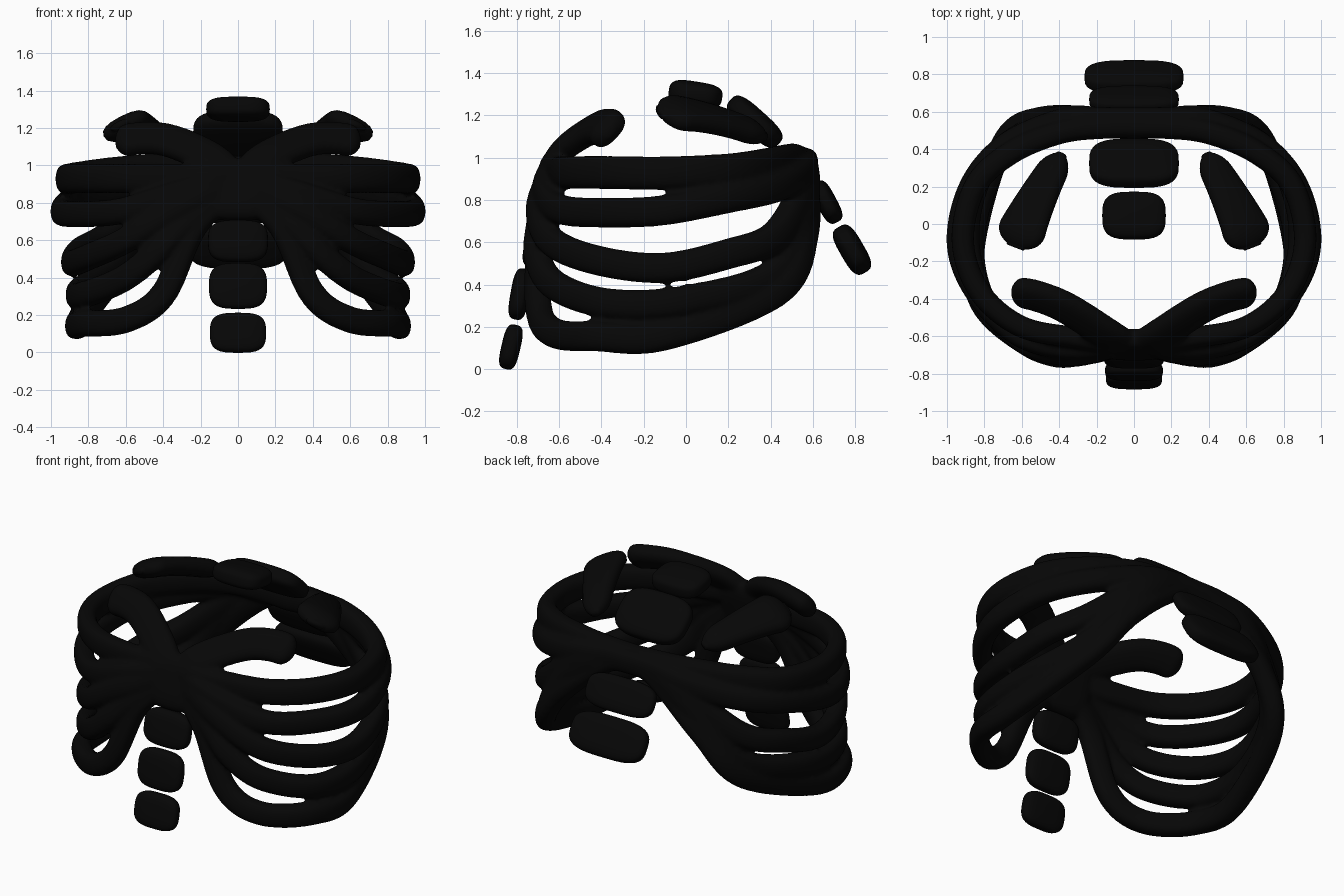
import bpy, bmesh, math
from mathutils import Vector, Matrix

if "Cube" in bpy.data.objects:
    bpy.data.objects.remove(bpy.data.objects["Cube"])

mat = bpy.data.materials.new("black_plastic")
mat.diffuse_color = (0.002, 0.002, 0.002, 1)
mat.use_nodes = True
mat.node_tree.nodes["Principled BSDF"].inputs["Base Color"].default_value = mat.diffuse_color


def make_object(name, bm):
    bmesh.ops.recalc_face_normals(bm, faces=bm.faces)
    for f in bm.faces:
        f.smooth = True
    me = bpy.data.meshes.new(name)
    bm.to_mesh(me)
    bm.free()
    me.materials.append(mat)
    ob = bpy.data.objects.new(name, me)
    bpy.context.collection.objects.link(ob)
    return ob


def spline(pts, n):
    # Catmull-Rom samples along the path points
    p = [Vector(q) for q in pts]
    p = [2 * p[0] - p[1]] + p + [2 * p[-1] - p[-2]]
    out = []
    for k in range(n + 1):
        f = k / n * (len(p) - 3)
        i = min(int(f), len(p) - 4)
        t = f - i
        a, b, c, d = p[i:i + 4]
        out.append(0.5 * (2 * b + (c - a) * t + (2 * a - 5 * b + 4 * c - d) * t * t
                          + (3 * b - a - 3 * c + d) * t ** 3))
    return out


def sweep(bm, pts, w0, w1, th0, th1, normal=None, side=1, cap=0.07, n=80, sides=16):
    # flat rounded strip along a path; normal=None faces it outward from the cage axis
    path = spline(pts, n)
    dist = [0]
    for a, b in zip(path, path[1:]):
        dist.append(dist[-1] + (b - a).length)
    rings = []
    for k, p in enumerate(path):
        tan = (path[min(k + 1, n)] - path[max(k - 1, 0)]).normalized()
        nrm = Vector(normal) if normal else Vector((p.x, p.y * 1.2, 0))
        nrm = (nrm - tan * nrm.dot(tan)).normalized()
        bi = tan.cross(nrm)
        d = min(1, min(dist[k], dist[-1] - dist[k]) / cap)
        s = max(0.35, math.sqrt(1 - (1 - d) ** 2))
        w = w0 + (w1 - w0) * k / n
        th = th0 + (th1 - th0) * k / n
        ring = []
        for j in range(sides):
            a = 2 * math.pi * j / sides
            ca, sa = math.cos(a), math.sin(a)
            u = math.copysign(abs(ca) ** 0.8, ca) * w * s
            v = math.copysign(abs(sa) ** 0.8, sa) * th * s
            q = p + bi * u + nrm * v
            ring.append(bm.verts.new((q.x * side, q.y, q.z)))
        rings.append(ring)
    for r, q in zip(rings, rings[1:]):
        for j in range(sides):
            bm.faces.new((r[j], r[(j + 1) % sides], q[(j + 1) % sides], q[j]))
    bm.faces.new(rings[0])
    bm.faces.new(rings[-1])


def rounded_block(bm, centre, size, tilt):
    # soft-edged block, tilted about x
    geo = bmesh.ops.create_uvsphere(bm, u_segments=40, v_segments=24, radius=1)["verts"]
    rot = Matrix.Rotation(math.radians(tilt), 3, 'X')
    for v in geo:
        c = [math.copysign(abs(k) ** 0.62, k) for k in v.co]
        v.co = rot @ Vector([c[i] * size[i] / 2 for i in range(3)]) + Vector(centre)


# Rib bends between sternum and spine
ribs = [
    [(.3, -.61, .93), (.6, -.55, .93), (.82, -.37, .93), (.915, -.1, .927),
     (.85, .2, .94), (.66, .38, .965), (.4, .49, .985)],
    [(.35, -.67, .84), (.63, -.59, .755), (.85, -.36, .74), (.942, -.1, .752),
     (.875, .2, .81), (.69, .42, .86), (.4, .55, .93)],
    [(.35, -.7, .76), (.6, -.63, .6), (.8, -.4, .51), (.885, -.1, .48),
     (.84, .2, .545), (.69, .42, .63), (.4, .56, .86)],
    [(.3, -.7, .68), (.45, -.7, .52), (.62, -.61, .39), (.82, -.36, .31),
     (.85, 0, .325), (.68, .43, .46), (.43, .56, .8)],
    [(.24, -.69, .66), (.4, -.7, .31), (.6, -.63, .175), (.82, -.42, .155),
     (.855, -.1, .16), (.7, .43, .37), (.5, .56, .65)],
]

# Rib cage: ribs, collar strips and sternum fused together
bm = bmesh.new()
for side in (1, -1):
    for i, bends in enumerate(ribs):
        start = (.06, -.65, .95 - .025 * i)
        back = .52 if i == 0 else .56
        path = [start] + bends + [(.16, back, .98 - .01 * i), (-.08, back, .97)]
        half = .077 if i == 0 else .069
        sweep(bm, path, half, half + .006, .056, .066, side=side)
    sweep(bm, [(.03, -.66, .9), (.14, -.59, 1.03), (.36, -.45, 1.13), (.52, -.385, 1.145),
               (.655, -.36, 1.12)], .1, .1, .055, .06, normal=(.1, -.72, .65), side=side)
rounded_block(bm, (0, -.645, .87), (.38, .13, .34), -14)
cage = make_object("rib_cage", bm)
rm = cage.modifiers.new("fuse", 'REMESH')
rm.mode = 'VOXEL'
rm.voxel_size = 0.013
rm.use_smooth_shade = True
sm = cage.modifiers.new("soften", 'SMOOTH')
sm.factor = 0.5
sm.iterations = 6

# Shoulder plates
bm = bmesh.new()
for side in (1, -1):
    sweep(bm, [(.635, -.125, 1.215), (.575, .02, 1.205), (.49, .19, 1.165), (.385, .375, 1.1)],
          .155, .075, .06, .055, normal=(.35, .3, .9), side=side, cap=.12, n=60)
make_object("shoulder_plates", bm)

# Separate plates: name, centre, size, tilt
belly = [("belly_plate_low", (0, -.828, .105), (.3, .09, .215), -13),
         ("belly_plate_mid", (0, -.785, .355), (.31, .09, .245), -10),
         ("belly_plate_high", (0, -.715, .595), (.32, .095, .225), -12)]
spine = [("neck_plate", (0, .045, 1.3), (.34, .255, .12), -9),
         ("upper_back_plate", (0, .325, 1.17), (.48, .31, .12), -42),
         ("mid_back_plate", (0, .665, .79), (.48, .095, .215), 28),
         ("lower_back_plate", (0, .785, .565), (.53, .115, .25), 30)]
for name, centre, size, tilt in belly + spine:
    bm = bmesh.new()
    rounded_block(bm, centre, size, tilt)
    make_object(name, bm)
